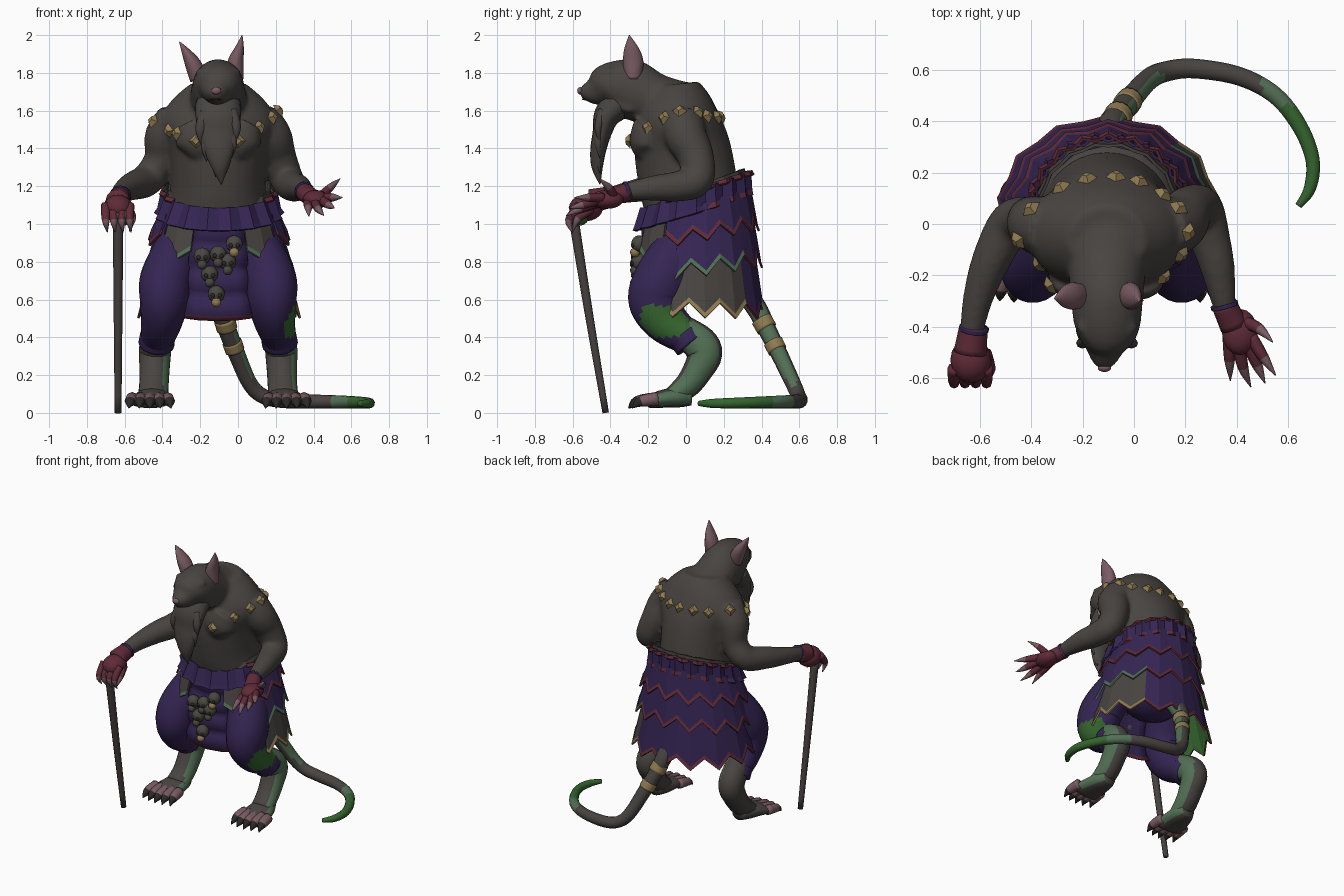
import bpy, bmesh, math
from mathutils import Vector, Matrix

if "Cube" in bpy.data.objects:
    bpy.data.objects.remove(bpy.data.objects["Cube"])

COL = {"fur_grey": (.066, .058, .053), "cloth_purple": (.035, .0185, .086), "crimson": (.115, .024, .04),
       "gold": (.28, .2, .085), "skin_pink": (.19, .105, .125), "sage_green": (.085, .16, .09),
       "bright_green": (.036, .13, .028), "staff_wood": (.062, .052, .05), "bone_dark": (.068, .063, .051),
       "dark": (.025, .022, .021)}
MAT = {}
for k, c in COL.items():
    MAT[k] = bpy.data.materials.new(k)
    MAT[k].diffuse_color = (*c, 1)
CX = -.105                                      # body symmetry plane


def finish(name, bm, mats, rule=None, smooth=True):
    mats = mats.split()
    me = bpy.data.meshes.new(name)
    bm.normal_update()
    for f in bm.faces:
        f.smooth = smooth
        if rule:
            f.material_index = rule(f.calc_center_median(), f.normal)
    bm.to_mesh(me)
    bm.free()
    for m in mats:
        me.materials.append(MAT[m])
    ob = bpy.data.objects.new(name, me)
    bpy.context.collection.objects.link(ob)
    return ob


def add_tube(bm, pts, n=16, sub=4):
    """Closed tube through (x, y, z, width radius[, depth radius]) points."""
    q = [tuple(p) + ((p[3],) if len(p) == 4 else ()) for p in pts]
    q = [q[0]] + q + [q[-1]]
    P = []
    for i in range(1, len(q) - 2):
        for s in range(sub):
            t = s / sub
            P.append([.5 * (2 * b + (c - a) * t + (2 * a - 5 * b + 4 * c - d) * t * t + (3 * b - a - 3 * c + d) * t ** 3)
                      for a, b, c, d in zip(*q[i - 1:i + 3])])
    P.append(q[-1])
    rings, side = [], None
    for i, p in enumerate(P):
        t = (Vector(P[min(i + 1, len(P) - 1)][:3]) - Vector(P[max(i - 1, 0)][:3])).normalized()
        if side is None:
            side = Vector((1, 0, 0)) if abs(t.x) < .95 else Vector((0, 1, 0))
        side = (side - t * side.dot(t)).normalized()
        up = t.cross(side)
        ra, rb = max(p[3], .001), max(p[4], .001)
        rings.append([bm.verts.new(Vector(p[:3]) + side * ra * math.cos(a) + up * rb * math.sin(a))
                      for a in (2 * math.pi * j / n for j in range(n))])
    for a, b in zip(rings, rings[1:]):
        for j in range(n):
            bm.faces.new((a[j], a[(j + 1) % n], b[(j + 1) % n], b[j]))
    bm.faces.new(rings[0][::-1])
    bm.faces.new(rings[-1])


def tube(name, pts, mats, rule=None, n=16, sub=4):
    bm = bmesh.new()
    add_tube(bm, pts, n, sub)
    return finish(name, bm, mats, rule)


def ball(name, c, r, mats, rule=None, seg=16):
    bm = bmesh.new()
    bmesh.ops.create_uvsphere(bm, u_segments=seg, v_segments=seg // 2 + 2, radius=1,
                              matrix=Matrix.Translation(c) @ Matrix.Diagonal((*r, 1)))
    return finish(name, bm, mats, rule)


def digit(name, a, b, tip, r, mats):
    """Finger or toe that ends in a claw of the second colour."""
    va, reach = Vector(a), (Vector(b) - Vector(a)).length
    tube(name, [(*a, r), (*b, r * .8), (*tip, .002)], mats,
         lambda c, n: int((c - va).length > reach), 8, 4)


def mirror(pts, s):
    return [(CX + s * (p[0] - CX), *p[1:]) for p in pts]


# furry body: torso, head and arms fused into one skin
bm = bmesh.new()
add_tube(bm, [(CX, .03, .9, .24, .22), (CX, .03, 1.08, .26, .25), (CX, .01, 1.22, .25, .26), (CX, -.02, 1.4, .265, .255),
              (CX, -.04, 1.54, .31, .225), (CX, -.05, 1.65, .25, .185), (CX, -.06, 1.74, .15, .13)], 32)
add_tube(bm, [(CX, .03, 1.6, .2, .14), (CX, -.16, 1.655, .155, .14), (CX, -.3, 1.715, .14, .16),
              (CX, -.41, 1.735, .125, .12), (-.112, -.48, 1.705, .08, .08), (-.115, -.535, 1.695, .05, .045),
              (-.115, -.56, 1.69, .025, .025)], 24)
add_tube(bm, [(-.32, -.02, 1.54, .12), (-.385, .0, 1.46, .112), (-.41, .02, 1.34, .088), (-.48, .0, 1.235, .088),
              (-.56, -.15, 1.2, .075), (-.61, -.3, 1.17, .058), (-.635, -.44, 1.14, .045)])
add_tube(bm, [(.11, -.02, 1.54, .12), (.175, .0, 1.46, .112), (.21, .05, 1.36, .098), (.26, .06, 1.235, .088),
              (.29, -.04, 1.2, .082), (.325, -.17, 1.19, .068), (.355, -.34, 1.17, .042)])
for s in (-1, 1):                               # chest muscles, brows and cheek tufts
    add_tube(bm, mirror([(.0, -.2, 1.36, .06), (.0, -.21, 1.43, .12, .09), (.03, -.18, 1.52, .1)], s))
    add_tube(bm, mirror([(-.09, -.46, 1.775, .02), (-.05, -.455, 1.79, .025), (.0, -.39, 1.81, .02)], s), 8)
    for k in range(4):
        z = 1.6 + .045 * k
        add_tube(bm, mirror([(-.03, -.36, z + .03, .04), (.015, -.28, z, .012)], s), 8, 2)
body = finish("furry_body", bm, "fur_grey")
m = body.modifiers.new("fuse", 'REMESH')
m.mode, m.voxel_size, m.use_smooth_shade = 'VOXEL', .013, True
m = body.modifiers.new("soften", 'SMOOTH')
m.factor, m.iterations = .5, 7

# face
ball("nose", (-.115, -.56, 1.705), (.026, .016, .02), "skin_pink")
for s in (-1, 1):
    ball("eye", (CX + s * .068, -.463, 1.765), (.018, .015, .008), "dark", seg=10)
tube("mouth", [(-.16, -.49, 1.655, .004), (-.115, -.545, 1.66, .005), (-.07, -.49, 1.655, .004)], "dark", n=6)
for ear in ([(-.02, -.28, 1.77, .05, .045), (-.012, -.28, 1.86, .042, .054), (.008, -.29, 1.93, .024, .038), (.022, -.3, 2.0, .002)],
            [(-.205, -.28, 1.77, .05, .045), (-.24, -.28, 1.85, .042, .054), (-.275, -.285, 1.91, .024, .038), (-.31, -.29, 1.965, .002)]):
    tube("ear", ear, "skin_pink")

# beard: main lock with pointed strands
tube("beard", [(CX, -.36, 1.64, .12, .09), (CX, -.42, 1.57, .12, .07), (CX, -.445, 1.48, .105, .05),
               (-.1, -.465, 1.39, .08, .042), (-.095, -.47, 1.3, .045, .03), (-.088, -.455, 1.21, .003)], "fur_grey")
for x, z in ((-.2, 1.42), (-.17, 1.33), (-.12, 1.25), (-.06, 1.27), (-.03, 1.35), (-.01, 1.43)):
    tube("beard_strand", [(CX + (x - CX) * .75, -.44, z + .17, .03, .025), (x, -.465, z + .08, .026, .02),
                          (x * .95 - .005, -.455, z, .002)], "fur_grey", n=8)

# gold diamond necklace, snapped onto the body
spots = [(-.07, .18, 1.565), (.02, .165, 1.565), (.11, .11, 1.57), (.17, .055, 1.585), (.2, -.03, 1.59), (.175, -.11, 1.56),
         (.11, -.2, 1.51), (.0, -.27, 1.44), (-.18, .165, 1.565), (-.28, .135, 1.565), (-.385, .04, 1.57),
         (-.445, -.06, 1.54), (-.39, -.17, 1.49), (-.3, -.225, 1.475), (-.22, -.27, 1.44)]
deps = bpy.context.evaluated_depsgraph_get()
skin = body.evaluated_get(deps)
for p in spots:
    hit, loc, nor, _ = skin.closest_point_on_mesh(Vector(p))
    bm = bmesh.new()
    rot = nor.to_track_quat('Z', 'Y').to_matrix().to_4x4()
    bmesh.ops.create_cone(bm, segments=4, radius1=.04, radius2=.018, depth=.024, cap_ends=True,
                          matrix=Matrix.Translation(loc + nor * .011) @ rot)
    finish("necklace_diamond", bm, "gold", smooth=False)

# staff and the gloved fist on it
tube("staff", [(-.635, -.425, .0, .018), (-.635, -.51, .5, .023), (-.635, -.6, 1.06, .028)], "staff_wood", n=10)
ball("staff_knob", (-.61, -.57, 1.035), (.05, .055, .045), "bright_green")
ball("fist", (-.635, -.53, 1.085), (.08, .09, .07), "crimson")
tube("glove_cuff", [(-.625, -.4, 1.145, .055), (-.637, -.5, 1.12, .065)], "crimson", n=12)
tube("wrist_band", [(-.622, -.4, 1.15, .058), (-.624, -.415, 1.145, .058)], "cloth_purple", n=12)
for i in range(4):
    x = -.7 + .042 * i
    digit("fist_finger", (x, -.56, 1.1), (x, -.62, 1.02), (x + .008, -.6, .955), .026, "crimson skin_pink")
digit("fist_thumb", (-.58, -.5, 1.08), (-.56, -.57, 1.03), (-.575, -.6, .96), .026, "crimson skin_pink")

# open hand
ball("palm", (.412, -.42, 1.13), (.07, .09, .05), "crimson")
tube("glove_cuff", [(.35, -.31, 1.17, .05), (.39, -.4, 1.14, .055, .045)], "crimson", n=12)
tube("wrist_band", [(.35, -.31, 1.172, .054), (.354, -.325, 1.17, .054)], "cloth_purple", n=12)
for a, b, t in (((.37, -.43, 1.12), (.372, -.53, 1.085), (.375, -.61, 1.04)), ((.405, -.46, 1.12), (.425, -.56, 1.08), (.455, -.635, 1.045)),
                ((.44, -.46, 1.13), (.48, -.55, 1.1), (.51, -.62, 1.085)), ((.455, -.44, 1.14), (.505, -.52, 1.14), (.552, -.59, 1.14)),
                ((.43, -.38, 1.14), (.49, -.41, 1.195), (.54, -.46, 1.24))):
    digit("hand_finger", a, b, t, .026, "crimson skin_pink")


# draped cloth around the hips; phi is the angle from the back
def drape(name, phi0, phi1, teeth, top, base, tilt, amp, off, mats, rule, pleat=.008):
    bm = bmesh.new()
    cols, n = [], teeth * 2
    for k in range(n + 1):
        phi = math.radians(phi0 + (phi1 - phi0) * k / n)
        z0, z1 = top + .095 * math.cos(phi), base + tilt * math.cos(phi) + amp * (1 if k % 2 == 0 else -1)
        col = []
        for f, z in ((0, z0), (.5, z1 + min(.026, (z0 - z1) * .25)), (1, z1)):   # trim line runs parallel to the hem
            w = min(max((1.1 - z) / .6, 0), 1) ** .65
            r = off + .012 * f + pleat * (k % 2)
            col.append(bm.verts.new((-.1 + (.268 + .15 * w + r) * math.sin(phi), .055 + (.255 + .095 * w + r) * math.cos(phi), z)))
        cols.append(col)
    for a, b in zip(cols, cols[1:]):
        for j in range(2):
            f = bm.faces.new((a[j], b[j], b[j + 1], a[j + 1]))
            f.material_index = rule(j, f.calc_center_median())
    ob = finish(name, bm, mats, smooth=False)
    s = ob.modifiers.new("thickness", 'SOLIDIFY')
    s.thickness, s.offset, s.material_offset = .012, -1, 5
    return ob


SK = "cloth_purple crimson fur_grey gold sage_green bright_green"
right = lambda c: c.x > .12 and c.y < .33
drape("skirt_bottom_tier", -124, 124, 9, 1.08, .545, -.01, .04, .0, SK, lambda j, c: (2, 3)[j] if right(c) else j)
drape("skirt_middle_tier", -122, 122, 9, 1.09, .76, .05, .04, .014, SK, lambda j, c: 4 if j and right(c) else j)
drape("skirt_top_tier", -120, 120, 9, 1.1, .94, .06, .035, .026, SK, lambda j, c: j)
for s in (-1, 1):
    a, b = sorted((s * 124, s * 156))
    drape("front_flap", a, b, 1, 1.08, .83, 0, .03, .012, SK, lambda j, c: (2, 4)[j])
ball("waist", (-.1, .065, 1.09), (.262, .255, .11), "fur_grey", seg=24)
drape("waist_lining", -180, 180, 16, 1.2, 1.1, .095, 0, .0, "fur_grey", lambda j, c: 0)
drape("belt", -180, 180, 18, 1.18, 1.06, .095, 0, .018, SK, lambda j, c: 1 if j and c.y > .1 else 0, .022)
drape("belt_top_trim", -125, 125, 13, 1.19, 1.17, .095, 0, .02, SK, lambda j, c: 1, .022)

# front cloth with horizontal folds and a red hem
bm = bmesh.new()
rows = []
for i in range(25):
    z = 1.04 - .54 * i / 24
    y = -.215 - .022 * abs(math.sin(i * math.pi / 6))
    rows.append([bm.verts.new((CX + u * (.14 + .04 * i / 24), y + .03 * u * u, z - .015 * (1 - u * u))) for u in (-1, -.6, 0, .6, 1)])
for a, b in zip(rows, rows[1:]):
    for j in range(4):
        bm.faces.new((a[j], b[j], b[j + 1], a[j + 1]))
cloth = finish("front_cloth", bm, "cloth_purple crimson", lambda c, n: int(c.z < .515))
cloth.modifiers.new("thickness", 'SOLIDIFY').thickness = .012
ball("pelvis", (CX, .05, .88), (.25, .22, .22), "cloth_purple")

# hanging skulls
for i, (x, z) in enumerate(((-.19, .82), (-.02, .885), (-.105, .83), (-.15, .725), (-.115, .62), (-.055, .79))):
    ball("skull_cranium", (x, -.248, z + .01), (.045, .042, .045), "bone_dark", seg=12)
    ball("skull_jaw", (x, -.27, z - .035), (.027, .026, .026), "gold" if i in (1, 4) else "bone_dark", seg=10)
    for s in (-1, 1):
        ball("skull_socket", (x + s * .018, -.283, z + .002), (.012, .009, .012), "dark", seg=8)

# legs: trousers, cuffs, shins, feet and toes
for s in (1, -1):
    tube("trouser_leg", mirror([(.05, .1, .96, .13), (.115, -.03, .84, .13, .15), (.17, -.13, .7, .14, .15), (.18, -.155, .59, .13, .15),
                                (.195, -.1, .48, .108, .12), (.22, .02, .39, .088)], s), "cloth_purple bright_green",
         lambda c, n: int(c.x > .2 and c.z < .57 and n.x > .5 and c.y > -.24 and c.z > .4), 24, 6)
    tube("trouser_cuff", mirror([(.215, -.01, .415, .093), (.222, .03, .365, .096)], s), "cloth_purple", n=16)
    tube("shin", mirror([(.21, -.02, .44, .08), (.225, .07, .37, .085, .095), (.23, .1, .31, .085, .092), (.232, .065, .23, .08, .08),
                         (.235, .01, .15, .078, .07), (.24, -.07, .085, .08, .055)], s), "fur_grey sage_green",
         lambda c, n: int(n.x > .6), 24)
    tube("foot", mirror([(.237, .03, .085, .05, .045), (.24, -.03, .085, .08, .055), (.25, -.12, .075, .1, .048), (.258, -.19, .06, .11, .036),
                         (.26, -.21, .055, .09, .02)], s), "fur_grey sage_green", lambda c, n: int(n.x > .5))
    for k in range(5):
        x = .165 + .046 * k
        y = -.24 - .02 * math.sin(math.pi * k / 4)
        d = mirror([(x, -.15, .075), (x + .006 * (k - 2), y, .06), (x + .01 * (k - 2), y - .045, .025)], s)
        digit("toe", *d, .036, "skin_pink dark")

# tail with two gold bands and a green tip
path = [(-.1, .24, .74, .06), (-.09, .37, .56, .056), (-.06, .425, .45, .05), (-.01, .49, .32, .046), (.06, .565, .16, .042), (.13, .595, .09, .04),
        (.235, .605, .065, .039), (.41, .575, .06, .037), (.55, .5, .058, .034), (.645, .38, .055, .031), (.695, .25, .052, .028),
        (.685, .14, .05, .024), (.64, .07, .05, .014)]


def tail_rule(c, n):
    if c.x > .58 and c.y < .46:
        return 2
    return int(c.x > .5 or (n.x > .7 and c.z > .12))


tube("tail", path, "fur_grey sage_green bright_green", tail_rule, 14, 6)
tube("tail_band", [(-.072, .4, .495, .057), (-.058, .428, .445, .056)], "gold", n=14)
tube("tail_band", [(-.032, .462, .375, .053), (-.016, .484, .33, .052)], "gold", n=14)

for m in bpy.data.materials:
    if m.users and not m.is_grease_pencil:
        m.use_nodes = True
        m.node_tree.nodes["Principled BSDF"].inputs["Base Color"].default_value = m.diffuse_color
